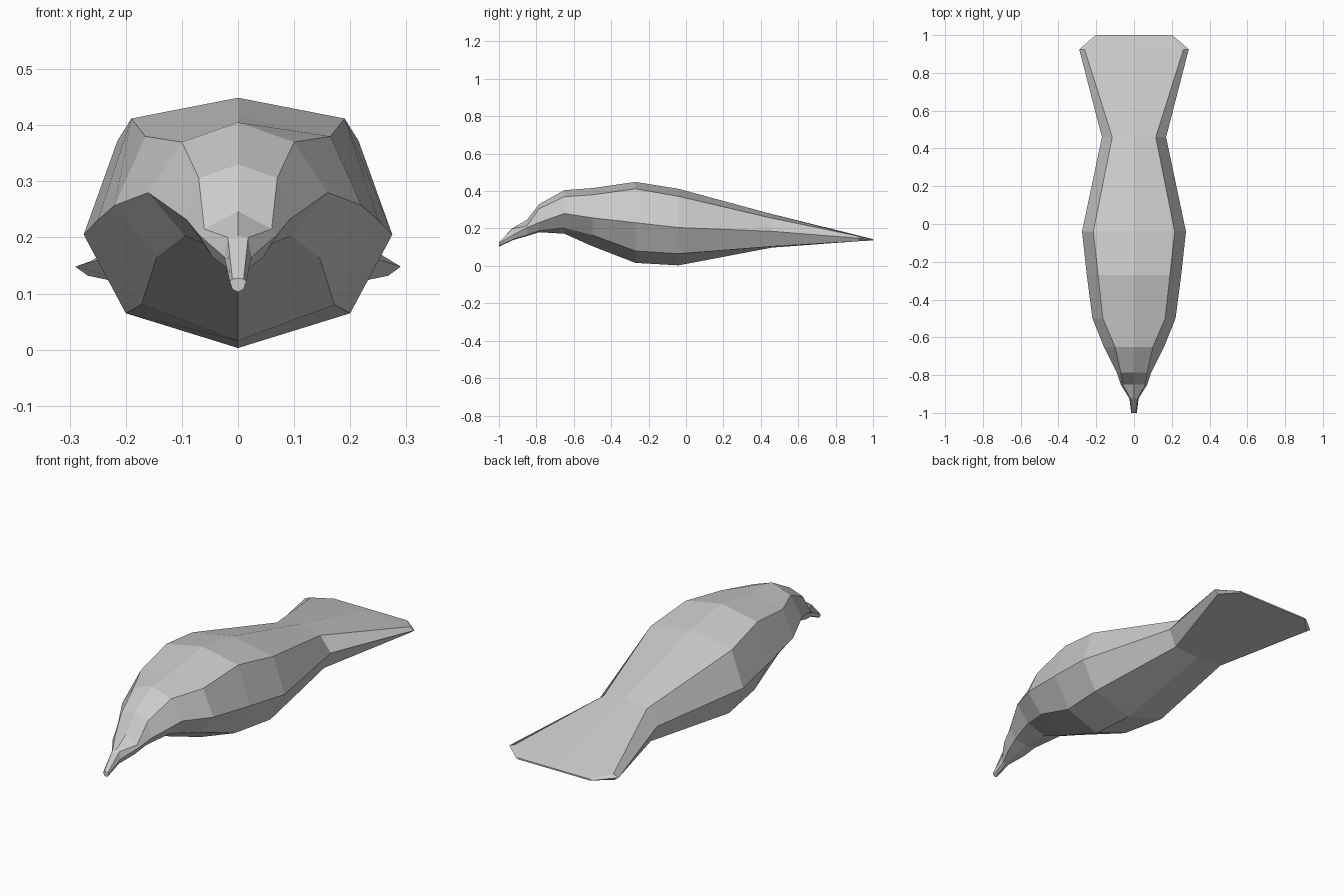
import bpy, bmesh

# Cross-sections from beak to tail:
# y, top z, shoulder (x, z), flank (x, z), lower edge (x, z), bottom z
SECTIONS = [
    (-1.00, .127, .010, .126, .015, .122, .010, .108, .103),   # beak tip
    (-.925, .203, .018, .200, .024, .165, .016, .142, .138),   # beak
    (-.85, .247, .060, .215, .070, .205, .045, .165, .160),    # beak base
    (-.785, .330, .070, .306, .092, .232, .060, .188, .180),   # forehead
    (-.65, .405, .100, .370, .160, .280, .095, .203, .172),    # crown
    (-.50, .416, .165, .380, .220, .257, .145, .165, .105),    # neck
    (-.27, .449, .190, .412, .250, .231, .172, .080, .016),    # shoulders
    (-.04, .412, .215, .372, .275, .205, .200, .065, .003),    # belly
    (.46, .277, .115, .255, .170, .185, .135, .104, .098),     # rump
    (.925, .162, .262, .158, .290, .148, .268, .132, .134),    # tail corners
    (1.00, .143, .190, .143, .202, .140, .190, .136, .136),    # tail tip
]

bm = bmesh.new()
rings = []
for y, zt, xu, zu, xs, zs, xl, zl, zb in SECTIONS:
    half = [(xu, zu), (xs, zs), (xl, zl)]
    loop = [(0, zt)] + half + [(0, zb)] + [(-x, z) for x, z in reversed(half)]
    rings.append([bm.verts.new((x, y, z)) for x, z in loop])

# Skin between neighbouring sections
for a, b in zip(rings, rings[1:]):
    for i in range(8):
        j = (i + 1) % 8
        bm.faces.new((a[i], a[j], b[j], b[i]))

# Close the beak and the tail
bm.faces.new(rings[0])
bm.faces.new(rings[-1])
bmesh.ops.recalc_face_normals(bm, faces=bm.faces)

mesh = bpy.data.meshes.new("bird_body")
bm.to_mesh(mesh)
bm.free()
bird = bpy.data.objects.new("bird_body", mesh)
bpy.context.collection.objects.link(bird)
